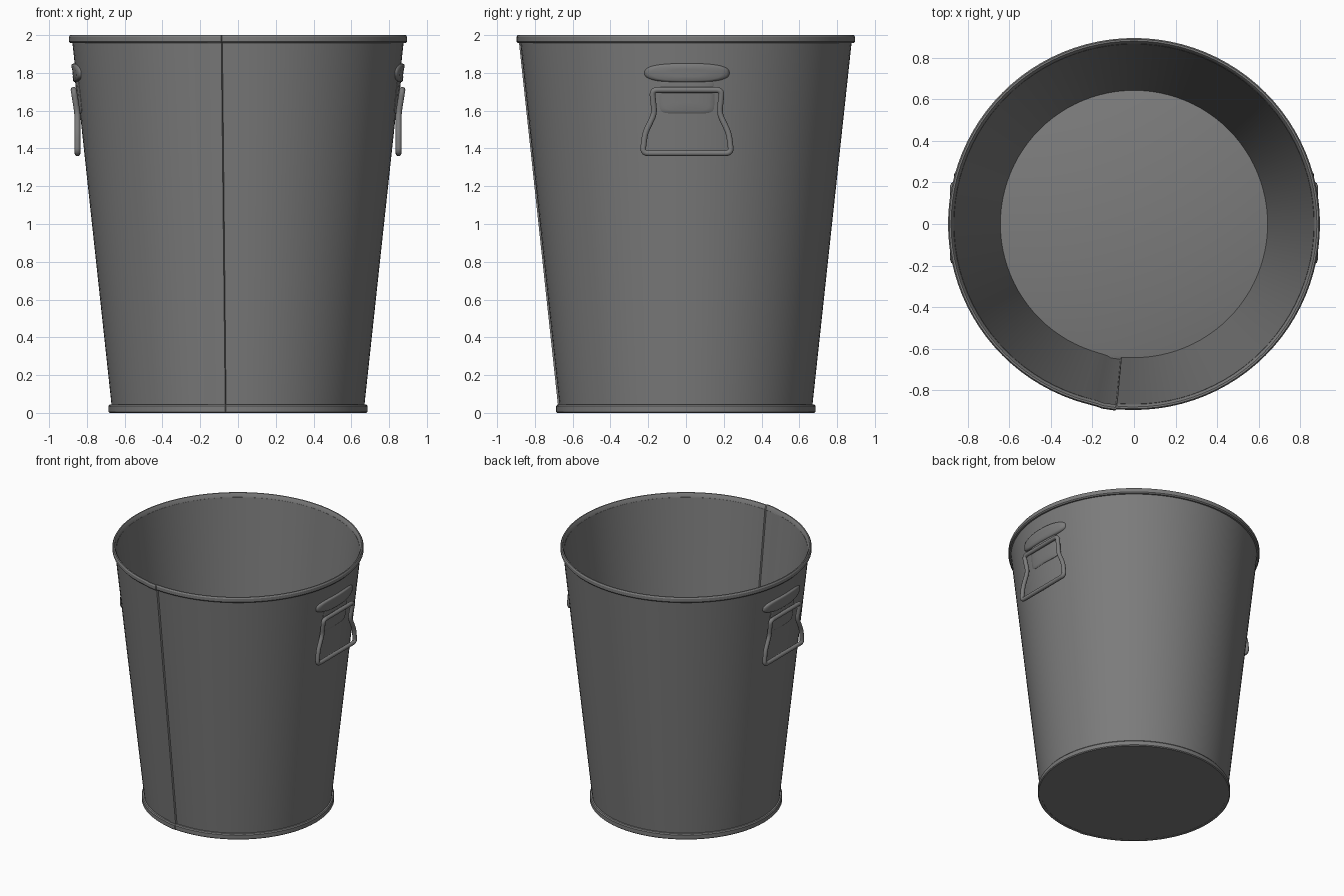
import bpy, bmesh, math
from mathutils import Vector

if "Cube" in bpy.data.objects:
    bpy.data.objects.remove(bpy.data.objects["Cube"])

steel = bpy.data.materials.new("dark_grey_steel")
steel.use_nodes = True
GREY = (0.2, 0.2, 0.2, 1)
steel.diffuse_color = GREY
steel.node_tree.nodes["Principled BSDF"].inputs["Base Color"].default_value = GREY


def wall_radius(z):
    return 0.665 + 0.108 * z


def finish(obj, angle=35):
    obj.data.materials.append(steel)
    bpy.ops.object.select_all(action="DESELECT")
    obj.select_set(True)
    bpy.context.view_layer.objects.active = obj
    bpy.ops.object.shade_smooth_by_angle(angle=math.radians(angle))
    return obj


def mesh_object(name, bm):
    bmesh.ops.recalc_face_normals(bm, faces=bm.faces)
    mesh = bpy.data.meshes.new(name)
    bm.to_mesh(mesh)
    bm.free()
    obj = bpy.data.objects.new(name, mesh)
    bpy.context.collection.objects.link(obj)
    return obj


# Angles around the can, measured from the front, with extra ones at the seam
SEAM = [(-0.29, 0), (-0.203, 0.003), (-0.17, 0.011), (-0.1, 0.012), (-0.094, 0.001), (-0.03, 0)]
STEPS = 96
angles = [(2 * math.pi * i / STEPS, 0) for i in range(STEPS)]
angles = [(a, b) for a, b in angles if not 2 * math.pi - 0.31 < a < 2 * math.pi - 0.02]
angles += [(2 * math.pi + a, b) for a, b in SEAM]


def lathe(name, profile, closed=True, bulge=1.0):
    """Spin a radius-height profile, swelling it outward at the seam."""
    bm = bmesh.new()
    rings = []
    for a, b in angles:
        rings.append([bm.verts.new(((r + b * bulge) * math.sin(a),
                                    -(r + b * bulge) * math.cos(a), z)) for r, z in profile])
    count = len(profile)
    for i, ring in enumerate(rings):
        after = rings[(i + 1) % len(rings)]
        for j in range(count if closed else count - 1):
            k = (j + 1) % count
            bm.faces.new((ring[j], after[j], after[k], ring[k]))
    if not closed:
        bm.faces.new([ring[0] for ring in rings])
        bm.faces.new([ring[-1] for ring in rings])
    return finish(mesh_object(name, bm), 30)


# Tapered wall, rolled rim, base band and floor
lathe("wall", [(wall_radius(0.02), 0.02), (wall_radius(1.97), 1.97), (0.866, 1.97), (0.642, 0.02)])
lathe("rolled_rim", [(0.874, 1.958), (0.888, 1.958), (0.895, 1.966), (0.895, 1.99),
                     (0.889, 2.0), (0.88, 2.0), (0.873, 1.992), (0.866, 1.965)], bulge=0.6)
lathe("base_band", [(0.68, 0), (0.686, 0.006), (0.686, 0.036), (0.68, 0.044),
                    (0.668, 0.046), (0.66, 0.0)], bulge=0.4)
lathe("floor", [(0.67, 0.002), (0.67, 0.018), (0.64, 0.03)], closed=False, bulge=0.5)


def curved_plate(name, side, half_width, z_low, z_high, height, power):
    """Domed plate with a rounded outline, wrapped on the wall."""
    bm = bmesh.new()
    mid, half_height = (z_low + z_high) / 2, (z_high - z_low) / 2
    loops = []
    for scale, lift in ((1, -0.006), (1, 0.3 * height), (0.94, 0.75 * height), (0.82, height), (0.4, height)):
        loop = []
        for i in range(48):
            t = 2 * math.pi * i / 48
            c, s = math.cos(t), math.sin(t)
            y = half_width * scale * math.copysign(abs(c) ** power, c)
            z = mid + half_height * scale * math.copysign(abs(s) ** power, s)
            x = math.sqrt(wall_radius(z) ** 2 - y * y) + lift
            loop.append(bm.verts.new((side * x, y + 0.005, z)))
        loops.append(loop)
    for low, high in zip(loops, loops[1:]):
        for i in range(48):
            k = (i + 1) % 48
            bm.faces.new((low[i], low[k], high[k], high[i]))
    bm.faces.new(loops[-1])
    return finish(mesh_object(name, bm), 50)


def rounded_loop(corners, radius, steps=5):
    points = []
    for i, corner in enumerate(corners):
        p = Vector(corner)
        a = p + (Vector(corners[i - 1]) - p).normalized() * radius
        b = p + (Vector(corners[(i + 1) % len(corners)]) - p).normalized() * radius
        for k in range(steps + 1):
            t = k / steps
            points.append(a * (1 - t) ** 2 + p * 2 * t * (1 - t) + b * t * t)
    return points


def tube_ring(name, points, radius, sides=10):
    """Closed round wire that lies in an upright plane facing sideways."""
    bm = bmesh.new()
    rings = []
    out = Vector((1, 0, 0))
    for i, p in enumerate(points):
        along = (points[(i + 1) % len(points)] - points[i - 1]).normalized()
        across = along.cross(out).normalized()
        rings.append([bm.verts.new(p + radius * (math.cos(t) * out + math.sin(t) * across))
                      for t in (2 * math.pi * j / sides for j in range(sides))])
    for i, ring in enumerate(rings):
        before = rings[i - 1]
        for j in range(sides):
            k = (j + 1) % sides
            bm.faces.new((before[j], before[k], ring[k], ring[j]))
    return finish(mesh_object(name, bm), 60)


# Wire handles and their mounting plates on both sides
half = [(0.185, 1.71), (0.172, 1.585), (0.222, 1.48), (0.235, 1.375)]
outline = half + [(-y, z) for y, z in reversed(half)]
for label, side in (("left", 1), ("right", -1)):
    corners = [(side * (0.87 if z > 1.7 else 0.85), y + 0.005, z) for y, z in outline]
    tube_ring(label + "_handle", rounded_loop(corners, 0.03), 0.016)
    curved_plate(label + "_handle_mount", side, 0.225, 1.75, 1.85, 0.018, 0.75)
    curved_plate(label + "_handle_tab", side, 0.145, 1.585, 1.77, 0.008, 0.3)
